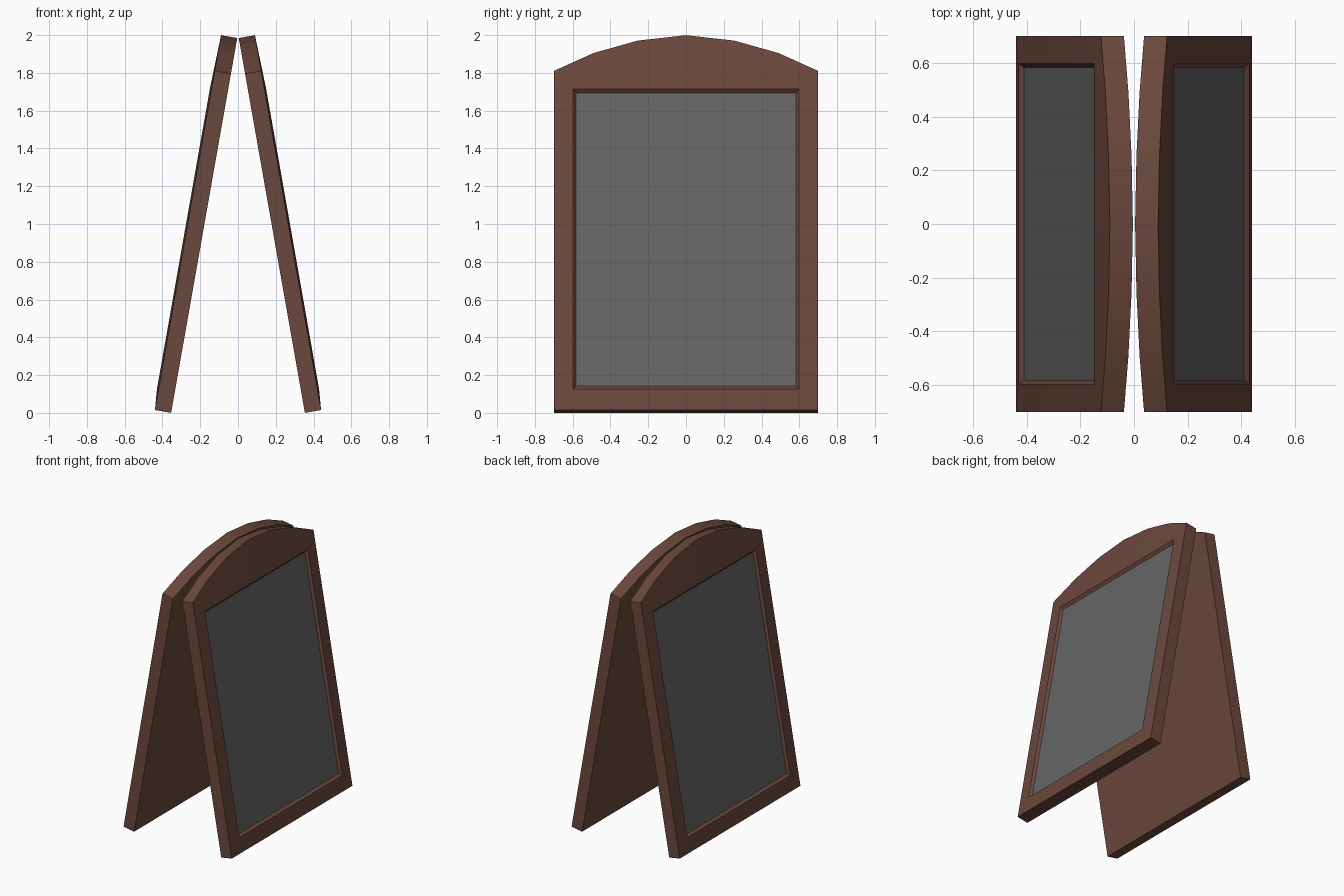
import bpy, bmesh, math

if "Cube" in bpy.data.objects:
    bpy.data.objects.remove(bpy.data.objects["Cube"])

TILT = math.radians(10.0)
FOOT = 0.354      # x of each panel's inner bottom edge
THICK = 0.087     # panel thickness at its outer edge


def material(name, colour):
    m = bpy.data.materials.new(name)
    m.diffuse_color = (*colour, 1.0)
    m.use_nodes = True
    m.node_tree.nodes["Principled BSDF"].inputs["Base Color"].default_value = m.diffuse_color
    return m


wood = material("brown wood", (0.147, 0.064, 0.045))
slate = material("grey slate", (0.130, 0.130, 0.130))


def place(side, y, s, h):
    """Panel coordinates (across, up the panel, outward) to world."""
    x = FOOT - s * math.sin(TILT) + h * math.cos(TILT)
    return (side * x, y, s * math.cos(TILT) + h * math.sin(TILT))


def finish(bm, name, mat):
    mesh = bpy.data.meshes.new(name)
    bm.to_mesh(mesh)
    bm.free()
    mesh.materials.append(mat)
    ob = bpy.data.objects.new(name, mesh)
    bpy.context.collection.objects.link(ob)
    bpy.ops.object.select_all(action='DESELECT')
    ob.select_set(True)
    bpy.context.view_layer.objects.active = ob
    bpy.ops.object.shade_smooth_by_angle(angle=math.radians(30))
    return ob


# outline: two feet, then the arch from right shoulder to left shoulder
outline = [(-0.7, 0), (0.7, 0), (0.7, 1.823), (0.49, 1.919), (0.255, 1.986),
           (0, 2.015), (-0.255, 1.986), (-0.49, 1.919), (-0.7, 1.823)]


def rect(w, lo, hi):
    return [(-w, lo), (w, lo), (w, hi), (-w, hi)]


opening = rect(0.597, 0.111, 1.724)   # raised lip of the frame
board = rect(0.582, 0.131, 1.707)     # recessed writing surface
LIP, RECESS = THICK + 0.009, THICK - 0.008


def make_panel(side, label):
    # wooden frame with solid back
    bm = bmesh.new()

    def loop(pts, h):
        return [bm.verts.new(place(side, y, s, h)) for y, s in pts]

    back, front = loop(outline, 0), loop(outline, THICK)
    lip, rim = loop(opening, LIP), loop(board, RECESS)
    bm.faces.new(back)
    for i in range(len(back)):
        j = (i + 1) % len(back)
        bm.faces.new((back[i], back[j], front[j], front[i]))
    # bottom rail, two stiles and arched top rail
    bm.faces.new((front[0], front[1], lip[1], lip[0]))
    bm.faces.new((front[1], front[2], lip[2], lip[1]))
    bm.faces.new((front[8], front[0], lip[0], lip[3]))
    top = bm.faces.new(front[2:] + [lip[3], lip[2]])
    # bevelled rim down to the board
    for i in range(4):
        j = (i + 1) % 4
        bm.faces.new((lip[i], lip[j], rim[j], rim[i]))
    bmesh.ops.triangulate(bm, faces=[top])
    bmesh.ops.recalc_face_normals(bm, faces=bm.faces)
    finish(bm, label + "_frame", wood)

    # writing board filling the recess
    bm = bmesh.new()
    face = bm.faces.new(loop(board, RECESS))
    face.normal_update()
    if face.normal.x * side < 0:
        face.normal_flip()
    finish(bm, label + "_writing_board", slate)


make_panel(1, "right")
make_panel(-1, "left")
